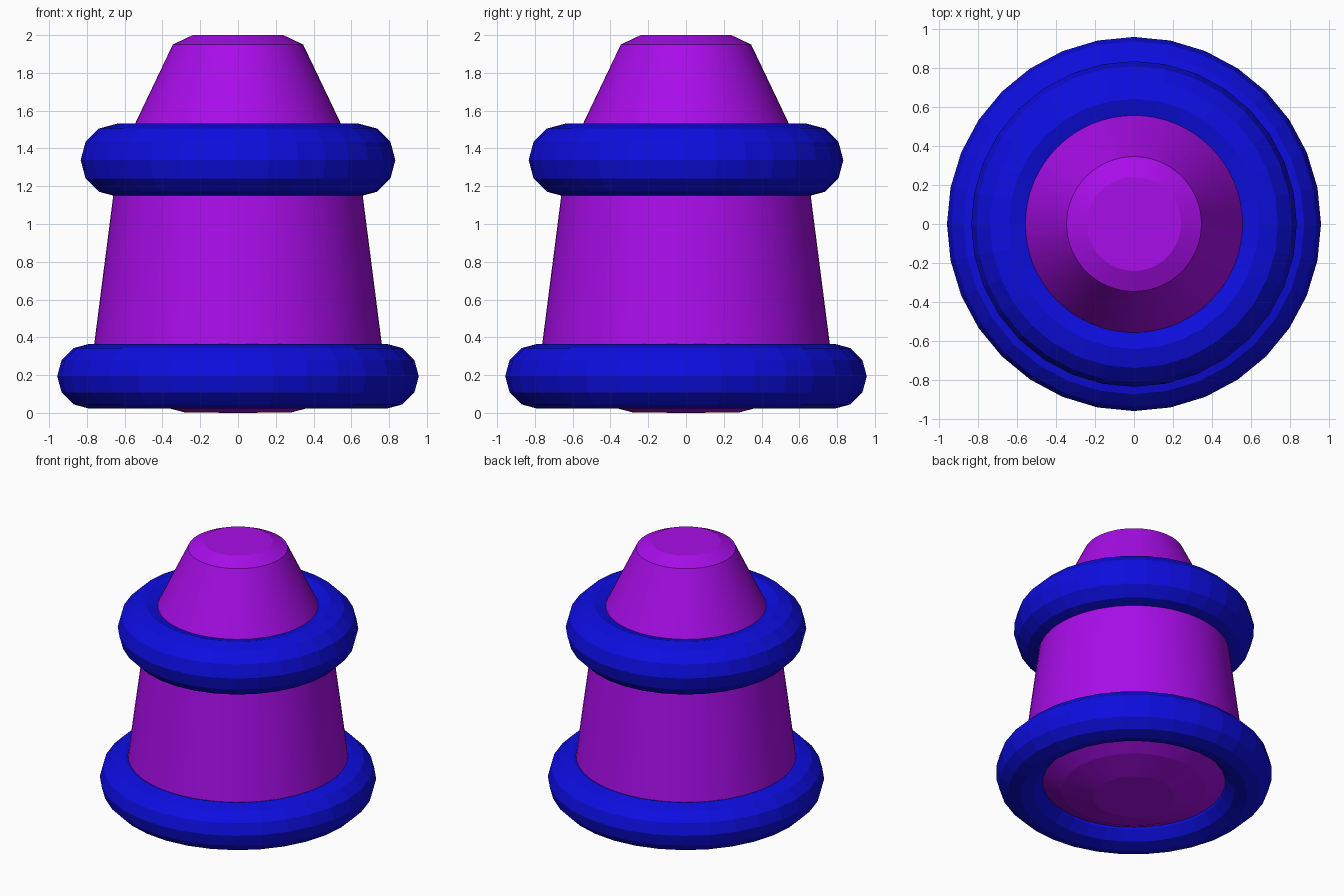
import bpy, bmesh, math

if "Cube" in bpy.data.objects:
    bpy.data.objects.remove(bpy.data.objects["Cube"])


def material(name, rgb):
    m = bpy.data.materials.new(name)
    m.diffuse_color = (*rgb, 1)
    m.use_nodes = True
    m.node_tree.nodes["Principled BSDF"].inputs["Base Color"].default_value = m.diffuse_color
    return m


purple = material("purple", (0.39, 0.004, 0.81))
blue = material("blue", (0.004, 0.004, 0.75))


def lathe(name, profile, sides, mat):
    # Spin an (r, z) profile, starting and ending on the axis, around z
    bm = bmesh.new()
    verts = [bm.verts.new((r, 0, z)) for r, z in profile]
    edges = [bm.edges.new(pair) for pair in zip(verts, verts[1:])]
    bmesh.ops.spin(bm, geom=verts + edges, cent=(0, 0, 0), axis=(0, 0, 1),
                   angle=math.tau, steps=sides, use_merge=True)
    bmesh.ops.remove_doubles(bm, verts=bm.verts, dist=1e-4)
    bmesh.ops.recalc_face_normals(bm, faces=bm.faces)
    mesh = bpy.data.meshes.new(name)
    bm.to_mesh(mesh)
    bm.free()
    mesh.materials.append(mat)
    obj = bpy.data.objects.new(name, mesh)
    bpy.context.collection.objects.link(obj)
    return obj


def ring(name, z, major, minor):
    bpy.ops.mesh.primitive_torus_add(major_segments=32, minor_segments=12,
                                     major_radius=major, minor_radius=minor,
                                     location=(0, 0, z))
    obj = bpy.context.object
    obj.name = name
    obj.data.materials.append(blue)


# Tapered body with shallow domed base, conical shoulder and chamfered tip
body = lathe("body", [(0, 0), (0.28, 0.002), (0.50, 0.06), (0.783, 0.195),
                      (0.636, 1.34), (0.345, 1.95), (0.24, 2.0), (0, 2.0)],
             64, purple)
bpy.context.view_layer.objects.active = body
body.select_set(True)
bpy.ops.object.shade_smooth_by_angle(angle=math.radians(9))
body.select_set(False)

# Faceted rings around the base and the shoulder
ring("base_ring", 0.194, 0.785, 0.172)
ring("shoulder_ring", 1.338, 0.64, 0.193)
